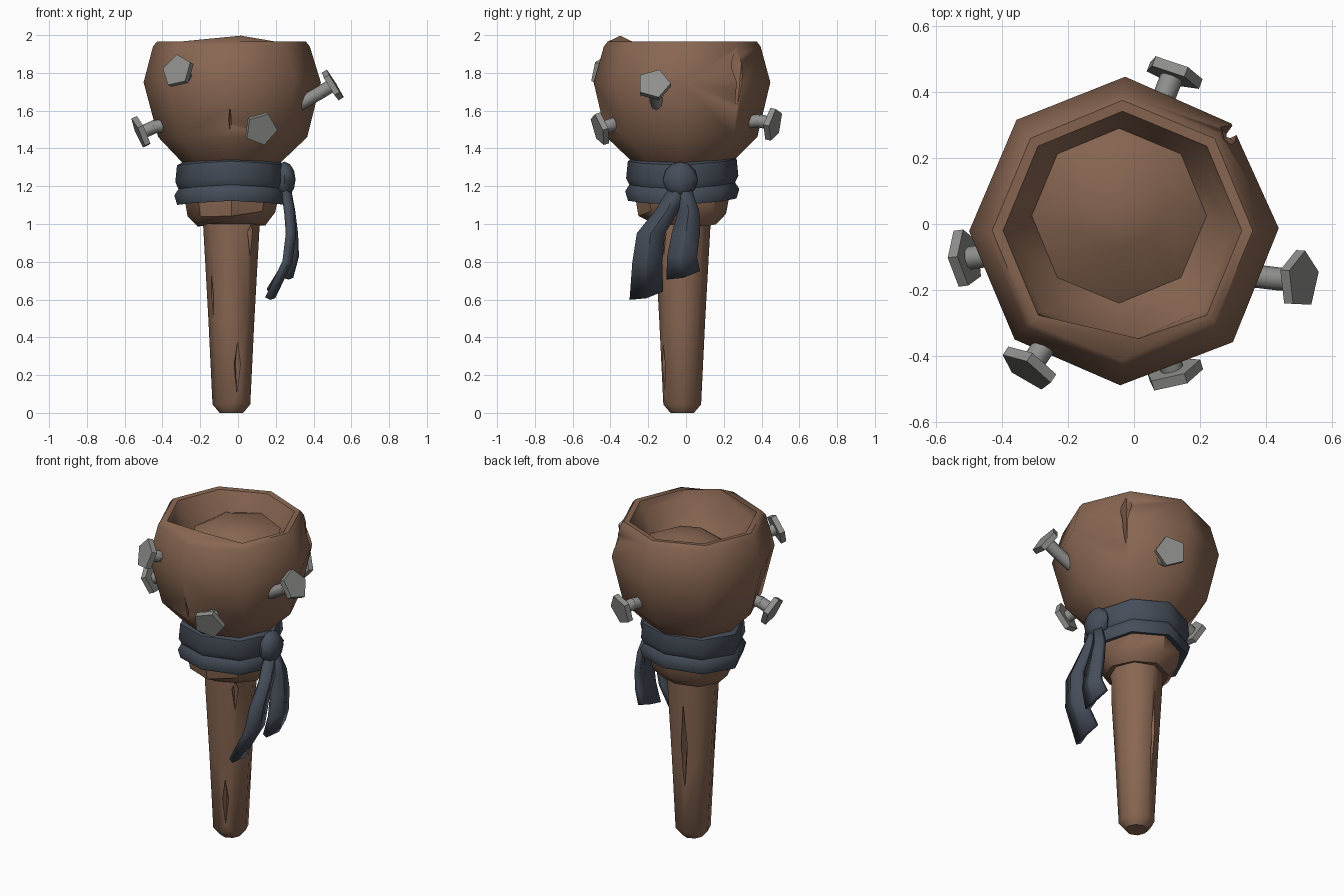
import bpy, bmesh, math, random
from mathutils import Vector, Matrix

if "Cube" in bpy.data.objects:
    bpy.data.objects.remove(bpy.data.objects["Cube"])

random.seed(4)
CX, CY = -0.035, -0.02          # shared axis of the turned parts


def material(name, rgb):
    m = bpy.data.materials.new(name)
    m.diffuse_color = (*rgb, 1)
    m.use_nodes = True
    m.node_tree.nodes["Principled BSDF"].inputs["Base Color"].default_value = m.diffuse_color
    return m


WOOD = material("brown wood", (0.25, 0.135, 0.085))
CLOTH = material("dark blue cloth", (0.062, 0.076, 0.102))
METAL = material("grey metal", (0.275, 0.275, 0.265))


def make(name, bm, mat, angle=None):
    bmesh.ops.recalc_face_normals(bm, faces=bm.faces)
    me = bpy.data.meshes.new(name)
    bm.to_mesh(me)
    bm.free()
    ob = bpy.data.objects.new(name, me)
    bpy.context.collection.objects.link(ob)
    me.materials.append(mat)
    if angle:
        smooth(ob, angle)
    return ob


def smooth(ob, angle):
    bpy.ops.object.select_all(action='DESELECT')
    ob.select_set(True)
    bpy.context.view_layer.objects.active = ob
    bpy.ops.object.shade_smooth_by_angle(angle=math.radians(angle))


def lathe(rings, sides=8, tweak=None, loop=False):
    """Stack polygon rings (radius, z); tweak(ring, angle, point) may move points."""
    bm = bmesh.new()
    rows = []
    for i, (r, z) in enumerate(rings):
        row = []
        for k in range(sides):
            a = 2 * math.pi * k / sides
            p = Vector((CX + r * math.cos(a), CY + r * math.sin(a), z))
            if tweak:
                p = tweak(i, a, p)
            row.append(bm.verts.new(p))
        rows.append(row)
    pairs = list(zip(rows, rows[1:])) + ([(rows[-1], rows[0])] if loop else [])
    for lo, hi in pairs:
        for k in range(sides):
            n = (k + 1) % sides
            bm.faces.new((lo[k], lo[n], hi[n], hi[k]))
    if not loop:
        bm.faces.new(rows[0])
        bm.faces.new(rows[-1])
    return bm


def crack(target, cracks, angle):
    """Cut long splits: (angle deg, radius, z centre, half height, half width, depth, widest point)."""
    for deg, r, z, h, w, d, bias in cracks:
        a = math.radians(deg)
        bm = bmesh.new()
        pts = [(0, 0, -h), (0, w, bias * h), (0, 0, h), (0, -w, bias * h), (-d, 0, bias * h), (0.08, 0, 0)]
        bot, side, top, other, inner, outer = [bm.verts.new(p) for p in pts]
        belt = [bot, side, top, other]
        for i in range(4):
            for tip in (inner, outer):
                bm.faces.new((belt[i], belt[(i + 1) % 4], tip))
        bm.transform(Matrix.Translation((CX + r * math.cos(a), CY + r * math.sin(a), z))
                     @ Matrix.Rotation(a, 4, 'Z'))
        cutter = make("crack_cutter", bm, WOOD)
        cutter.hide_render = True
        mod = target.modifiers.new("crack", 'BOOLEAN')
        mod.operation, mod.object, mod.solver = 'DIFFERENCE', cutter, 'EXACT'
        bpy.ops.object.select_all(action='DESELECT')
        target.select_set(True)
        bpy.context.view_layer.objects.active = target
        bpy.ops.object.modifier_apply(modifier=mod.name)
        bpy.data.objects.remove(cutter)
    smooth(target, angle)


# Tapered peg
peg = make("peg", lathe([(0.062, 0), (0.1, 0.045), (0.122, 0.5), (0.15, 1.0), (0.15, 1.1)]), WOOD)
crack(peg, [(-72, 0.1, 0.23, 0.16, 0.018, 0.03, 0.2), (-145, 0.118, 0.62, 0.13, 0.012, 0.025, 0),
            (-45, 0.135, 0.92, 0.1, 0.02, 0.03, 0.4), (100, 0.115, 0.6, 0.34, 0.018, 0.035, 0)], 46)


# Collar with an uneven lower edge
def chip(i, a, p):
    if i in (1, 2):
        p.z += random.uniform(-0.015, 0.02)
    return p


make("collar", lathe([(0.15, 1.0), (0.18, 1.0), (0.232, 1.05), (0.25, 1.15), (0.25, 1.28)],
                     tweak=chip), WOOD, 40)


# Socket cup: outer wall, chamfered rim, then the hollow with a worn mound in it
def worn(i, a, p):
    s = math.sin(a)
    if i in (2, 3):
        p += Vector((random.uniform(-.01, .01), random.uniform(-.01, .01), 0))
    if i == 6 and s < -0.9:                     # raised splinter on the front rim
        p += Vector((0.05, 0.035, 0.035))
    if i == 7 and s < -0.9:
        p += Vector((0, 0, 0.025))
    if i == 8:
        p += Vector((-0.01, 0.045, 0.05 * s))
    if i > 8:
        p += Vector((-0.01, 0.09, 0))
    return p


cup = make("socket_cup", lathe([(0.2, 1.27), (0.255, 1.32), (0.395, 1.46), (0.465, 1.75),
                                (0.415, 1.94), (0.395, 1.965), (0.362, 1.962), (0.34, 1.92),
                                (0.265, 1.81), (0.15, 1.875), (0.05, 1.895)], tweak=worn), WOOD)
crack(cup, [(42, 0.43, 1.76, 0.19, 0.035, 0.04, 0.5), (-91, 0.42, 1.52, 0.12, 0.01, 0.02, 0.1)], 46)


# Cloth band, two folds with a groove between
def sag(i, a, p):
    p.z += 0.014 * math.cos(2 * a + math.pi) + 0.006 * math.sin(a)
    return p


make("cloth_band", lathe([(0.25, 1.125), (0.287, 1.115), (0.302, 1.165), (0.28, 1.2),
                          (0.297, 1.235), (0.288, 1.325), (0.25, 1.345)], 8, sag, True), CLOTH, 46)

# Knot
bm = bmesh.new()
bmesh.ops.create_uvsphere(bm, u_segments=8, v_segments=6, radius=1)
bm.transform(Matrix.Translation((0.245, -0.03, 1.235)) @ Matrix.Diagonal((0.06, 0.092, 0.095, 1)))
make("cloth_knot", bm, CLOTH, 50)


# Hanging tails: creased ribbons with a notched end
def tail(name, path):
    bm = bmesh.new()
    rows = []
    for j, (x, y, z, w) in enumerate(path):
        up = 0.045 if j == len(path) - 1 else 0
        rows.append([bm.verts.new(p) for p in ((x - 0.012, y - w, z), (x + 0.012, y, z + up * 0.2),
                                               (x - 0.004, y + w, z + up))])
    for a, b in zip(rows, rows[1:]):
        for k in (0, 1):
            bm.faces.new((a[k], a[k + 1], b[k + 1], b[k]))
    ob = make(name, bm, CLOTH)
    mod = ob.modifiers.new("thickness", 'SOLIDIFY')
    mod.thickness, mod.offset = 0.032, 0
    smooth(ob, 25)


tail("long_tail", [(0.25, -0.04, 1.2, 0.035), (0.27, -0.1, 1.07, 0.055), (0.28, -0.185, 0.95, 0.07),
                   (0.262, -0.205, 0.8, 0.075), (0.17, -0.21, 0.605, 0.085)])
tail("short_tail", [(0.25, -0.02, 1.2, 0.035), (0.275, 0.015, 1.07, 0.05), (0.29, 0.0, 0.95, 0.07),
                    (0.295, -0.02, 0.83, 0.075), (0.265, -0.015, 0.71, 0.085)])


# Bent nails with five-sided heads
def rod(bm, a, b, r, sides, twist=0):
    a, b = Vector(a), Vector(b)
    rot = (b - a).to_track_quat('Z', 'Y').to_matrix().to_4x4()
    bmesh.ops.create_cone(bm, cap_ends=True, segments=sides, radius1=r, radius2=r, depth=(b - a).length,
                          matrix=Matrix.Translation((a + b) / 2) @ rot @ Matrix.Rotation(twist, 4, 'Z'))


def nail(name, base, head, axis, twist):
    axis, head = Vector(axis).normalized(), Vector(head)
    bend = head - axis * 0.08
    bm = bmesh.new()
    rod(bm, base, bend + (bend - Vector(base)).normalized() * 0.01, 0.035, 8)
    rod(bm, bend - axis * 0.01, head, 0.035, 8)
    rod(bm, head - axis * 0.018, head + axis * 0.014, 0.09, 5, twist)
    make(name, bm, METAL, 46)


nail("nail_left", (-0.34, -0.08, 1.53), (-0.515, -0.105, 1.482), (-0.9, -0.12, -0.4), 0.1)
nail("nail_right", (0.3, -0.15, 1.62), (0.502, -0.17, 1.737), (0.85, -0.05, 0.52), 0.95)
nail("nail_front_high", (-0.24, -0.3, 1.78), (-0.318, -0.438, 1.81), (-0.5, -0.75, 0.3), 0.2)
nail("nail_front_low", (0.08, -0.33, 1.54), (0.12, -0.455, 1.505), (0.28, -0.9, -0.3), 0.9)
nail("nail_back", (0.07, 0.32, 1.54), (0.12, 0.46, 1.53), (0.35, 0.9, -0.2), 0.4)
